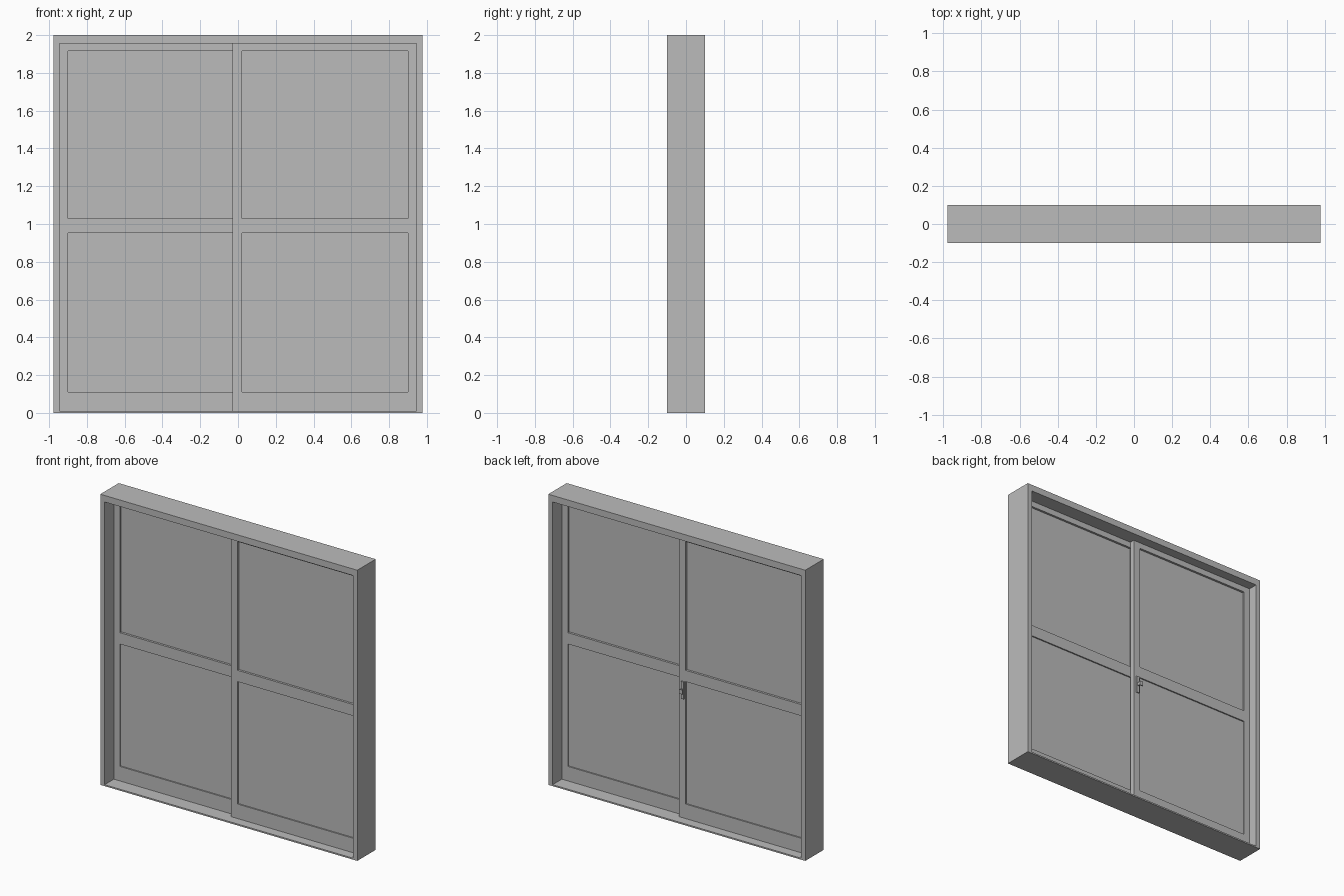
import bpy
import bmesh
from mathutils import Vector

cube = bpy.data.objects.get("Cube")
if cube:
    bpy.data.objects.remove(cube, do_unlink=True)

grey = bpy.data.materials.new("plain_grey")
grey.use_nodes = True
GREY = (0.5, 0.5, 0.5, 1)
grey.diffuse_color = GREY
grey.node_tree.nodes["Principled BSDF"].inputs["Base Color"].default_value = GREY


def box(name, xs, ys, zs, turn=1):
    """Box between pairs of limits; turn=-1 spins it half a turn about z."""
    bm = bmesh.new()
    bmesh.ops.create_cube(bm, size=1)
    lims = (xs, ys, zs)
    for v in bm.verts:
        v.co = Vector([lo if c < 0 else hi for c, (lo, hi) in zip(v.co, lims)])
        v.co.x *= turn
        v.co.y *= turn
    mesh = bpy.data.meshes.new(name)
    bm.to_mesh(mesh)
    bm.free()
    mesh.materials.append(grey)
    obj = bpy.data.objects.new(name, mesh)
    bpy.context.collection.objects.link(obj)
    return obj


# Outer frame
W, D, H = 0.978, 0.1, 2.0
IN, SILL, HEAD = 0.945, 0.01, 1.955
for side, turn in (("left", 1), ("right", -1)):
    box(side + "_jamb", (IN, W), (-D, D), (0, H), turn)
box("head", (-IN, IN), (-D, D), (HEAD, H))
box("sill", (-IN, IN), (-D, D), (0, SILL))

# Two sliding leaves, the second being the first spun half a turn
FACE = -0.034
INNER, OUTER = 0.02, 0.9
LOW, MID_LOW, MID_HIGH, TOP = 0.11, 0.952, 1.03, 1.915
for side, turn in (("left", 1), ("right", -1)):
    depth = (FACE, 0)
    box(side + "_meeting_stile", (-0.03, INNER), depth, (SILL, HEAD), turn)
    box(side + "_outer_stile", (OUTER, IN), depth, (SILL, HEAD), turn)
    for rail, zs in (("bottom", (SILL, LOW)), ("middle", (MID_LOW, MID_HIGH)),
                     ("top", (TOP, HEAD))):
        box(f"{side}_{rail}_rail", (INNER, OUTER), depth, zs, turn)
    box(side + "_upper_pane", (INNER, OUTER), (-0.019, -0.015), (MID_HIGH, TOP), turn)
    box(side + "_lower_pane", (INNER, OUTER), (-0.025, -0.009), (LOW, MID_LOW), turn)

# Latch on the back of the rear leaf
box("latch_plate", (-0.01, 0.012), (FACE - 0.008, FACE), (0.83, 0.95), -1)
box("latch_post", (-0.004, 0.006), (FACE - 0.025, FACE - 0.008), (0.88, 0.9), -1)
box("latch_lever", (-0.006, 0.02), (FACE - 0.032, FACE - 0.025), (0.875, 0.905), -1)
